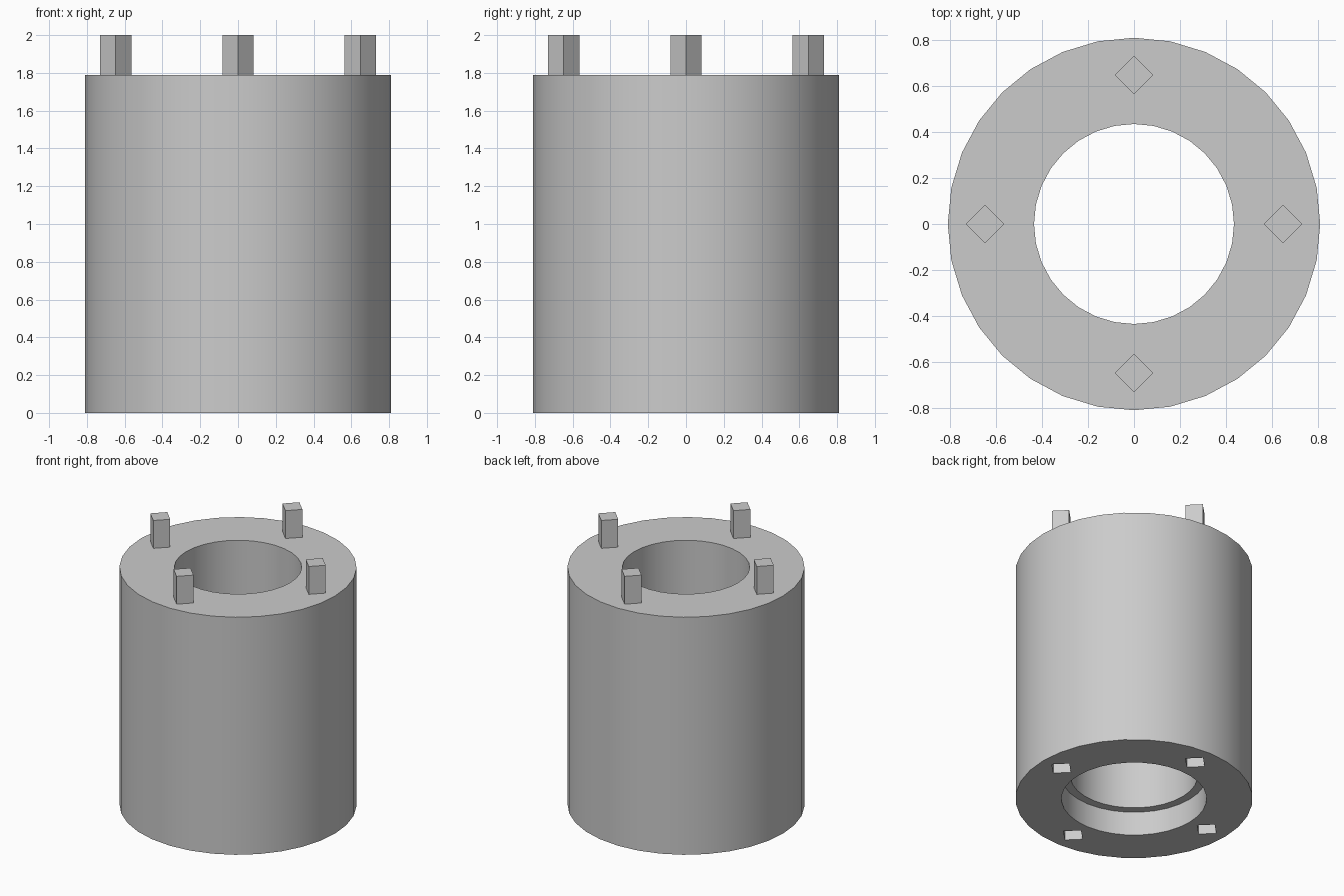
import bpy
import bmesh
from math import cos, sin, pi, radians

SIDES = 32
BODY_TOP = 1.79
PEG_RING = 0.648
PEG_HALF_DIAGONAL = 0.083
SOCKET_DEPTH = 0.21

cube = bpy.data.objects.get("Cube")
if cube:
    bpy.data.objects.remove(cube, do_unlink=True)

grey = bpy.data.materials.new("plain grey")
grey.use_nodes = True
colour = (0.6, 0.6, 0.6, 1)
grey.diffuse_color = colour
grey.node_tree.nodes["Principled BSDF"].inputs["Base Color"].default_value = colour


def add_object(name, bm):
    bmesh.ops.recalc_face_normals(bm, faces=bm.faces)
    mesh = bpy.data.meshes.new(name)
    bm.to_mesh(mesh)
    bm.free()
    mesh.materials.append(grey)
    obj = bpy.data.objects.new(name, mesh)
    bpy.context.collection.objects.link(obj)
    return obj


def lathe(name, profile):
    """Revolve a closed (radius, height) profile around z."""
    bm = bmesh.new()
    rings = []
    for i in range(SIDES):
        a = 2 * pi * i / SIDES
        rings.append([bm.verts.new((r * cos(a), r * sin(a), z)) for r, z in profile])
    for i, ring in enumerate(rings):
        after = rings[(i + 1) % SIDES]
        for j in range(len(profile)):
            k = (j + 1) % len(profile)
            bm.faces.new((ring[j], after[j], after[k], ring[k]))
    return add_object(name, bm)


def diamond_post(name, angle, half_diagonal, bottom, top):
    """Square post with its corners on the axes, placed on the peg ring."""
    bm = bmesh.new()
    bmesh.ops.create_cone(bm, cap_ends=True, segments=4, radius1=half_diagonal,
                          radius2=half_diagonal, depth=top - bottom)
    # snap corners onto the axes
    start = bm.verts[:][0].co
    if abs(start.x) > 0.01 and abs(start.y) > 0.01:
        for v in bm.verts:
            x, y = v.co.x, v.co.y
            v.co.x, v.co.y = (x - y) * cos(pi / 4), (x + y) * cos(pi / 4)
    bmesh.ops.translate(bm, verts=bm.verts, vec=(
        PEG_RING * cos(angle), PEG_RING * sin(angle), (bottom + top) / 2))
    return add_object(name, bm)


# Tubular body with a wider recess at the bottom of the bore
body = lathe("tube_body", [
    (0.435, BODY_TOP), (0.81, BODY_TOP), (0.81, 0),
    (0.496, 0), (0.496, 0.18), (0.435, 0.18)])
bpy.context.view_layer.objects.active = body
body.select_set(True)

for i, side in enumerate(("left", "back", "right", "front")):
    angle = i * pi / 2
    # Peg standing on the top rim
    diamond_post(side + "_peg", angle, PEG_HALF_DIAGONAL, BODY_TOP, 2.0)
    # Matching socket cut into the underside
    cutter = diamond_post(side + "_socket_cutter", angle, PEG_HALF_DIAGONAL + 0.002,
                          -0.1, SOCKET_DEPTH)
    cutter.hide_render = True
    cut = body.modifiers.new("socket", "BOOLEAN")
    cut.operation = "DIFFERENCE"
    cut.solver = "EXACT"
    cut.object = cutter
    bpy.ops.object.modifier_apply(modifier=cut.name)
    bpy.data.objects.remove(cutter, do_unlink=True)

# Smooth round walls with crisp rims
bpy.ops.object.select_all(action="DESELECT")
body.select_set(True)
bpy.context.view_layer.objects.active = body
bpy.ops.object.shade_smooth_by_angle(angle=radians(30))
